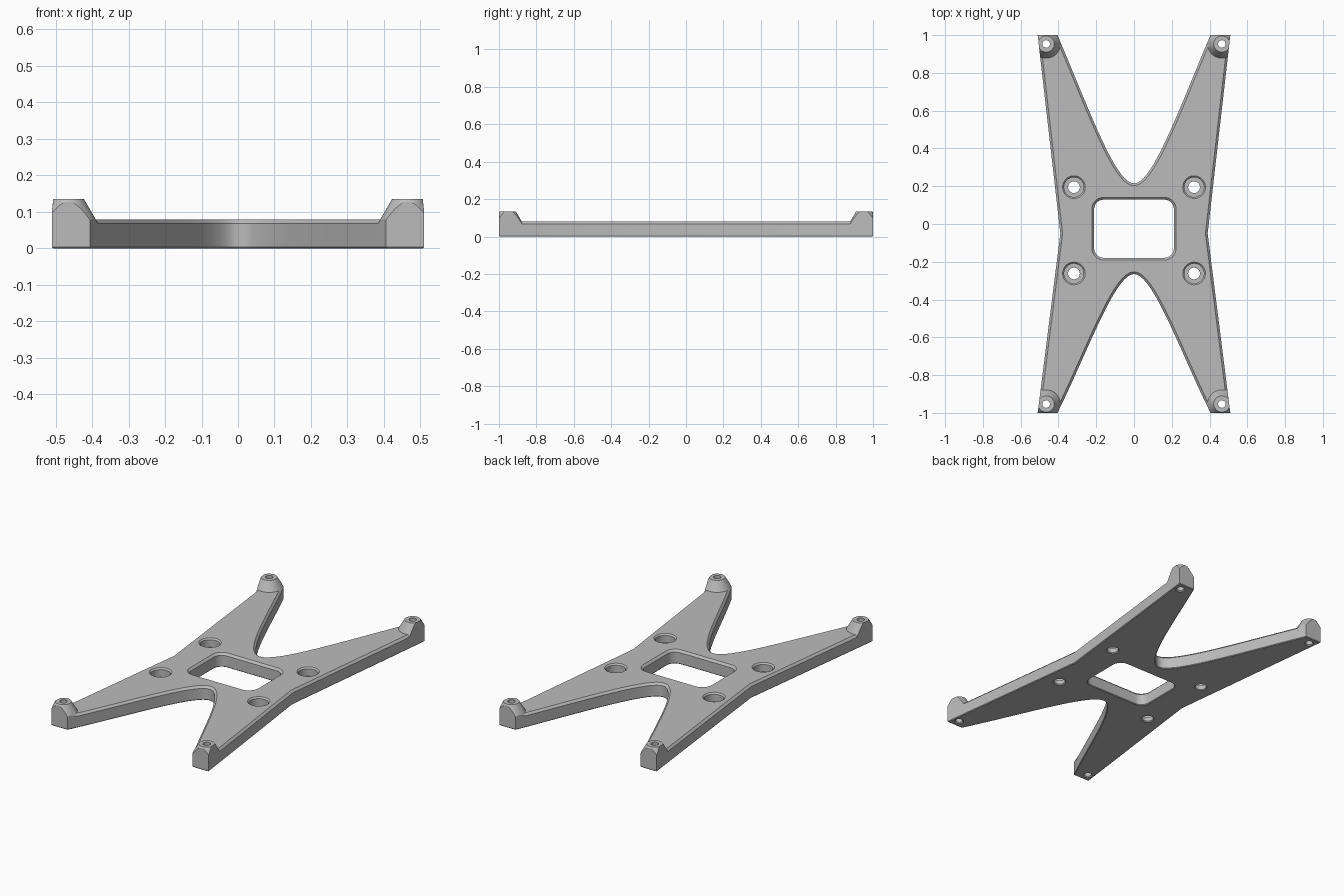
import bpy
import bmesh
from math import cos, sin, pi
from mathutils import Vector
from mathutils.geometry import interpolate_bezier

default = bpy.data.objects.get("Cube")
if default:
    bpy.data.objects.remove(default)

grey = bpy.data.materials.new("Grey plastic")
grey.use_nodes = True
grey.diffuse_color = (0.5, 0.5, 0.5, 1)
grey.node_tree.nodes["Principled BSDF"].inputs["Base Color"].default_value = (0.5, 0.5, 0.5, 1)


def loft(name, rings):
    """Closed solid through stacked (outline, height) rings."""
    bm = bmesh.new()
    loops = [[bm.verts.new((x, y, z)) for x, y in pts] for pts, z in rings]
    for low, high in zip(loops, loops[1:]):
        n = len(low)
        for i in range(n):
            j = (i + 1) % n
            bm.faces.new((low[i], low[j], high[j], high[i]))
    bm.faces.new(loops[0][::-1])
    bm.faces.new(loops[-1])
    bmesh.ops.recalc_face_normals(bm, faces=bm.faces)
    mesh = bpy.data.meshes.new(name)
    bm.to_mesh(mesh)
    bm.free()
    mesh.materials.append(grey)
    obj = bpy.data.objects.new(name, mesh)
    bpy.context.collection.objects.link(obj)
    return obj


def circle(x, y, r, n=48):
    return [(x + r * cos(2 * pi * i / n), y + r * sin(2 * pi * i / n)) for i in range(n)]


def rounded_rect(cy, hx, hy, r, n=8):
    pts = []
    for q, (sx, sy) in enumerate(((1, 1), (-1, 1), (-1, -1), (1, -1))):
        for i in range(n + 1):
            a = (q + i / n) * pi / 2
            pts.append((sx * (hx - r) + r * cos(a), cy + sy * (hy - r) + r * sin(a)))
    return pts


def combine(target, tool, operation, keep_tool=False):
    mod = target.modifiers.new("combine", 'BOOLEAN')
    mod.operation, mod.solver, mod.object = operation, 'EXACT', tool
    bpy.context.view_layer.objects.active = target
    bpy.ops.object.modifier_apply(modifier=mod.name)
    if not keep_tool:
        bpy.data.objects.remove(tool)


def notch(end, base):
    """Curved inner edge of the legs, from +x tip round to -x tip."""
    s = 1 if end > 0 else -1
    half = interpolate_bezier(Vector((0.405, end)), Vector((0.24, s * (abs(base) + 0.4))),
                              Vector((0.10, base)), Vector((0, base)), 20)
    right = [(p.x, p.y) for p in half]
    return right + [(-x, y) for x, y in right[-2::-1]]


# X-shaped outline, counter-clockwise
outline = [(0.51, -1), (0.39, -0.05), (0.51, 1)] + notch(1, 0.215)
outline += [(-0.51, 1), (-0.39, -0.05), (-0.51, -1)] + notch(-1, -0.265)[::-1]

# Plate with chamfered top and bottom rims
TOP = 0.08
plate = loft("mounting_plate", [(outline, 0), (outline, TOP)])
for height, size in ((TOP, 0.012), (0, 0.004)):
    bm = bmesh.new()
    bm.from_mesh(plate.data)
    rim = [e for e in bm.edges if all(abs(v.co.z - height) < 1e-5 for v in e.verts)]
    bmesh.ops.bevel(bm, geom=rim, offset=size, segments=1, affect='EDGES')
    bm.to_mesh(plate.data)
    bm.free()

# Tapered corner posts, trimmed to the outline
CORNERS = [(sx * 0.465, sy * 0.953) for sx in (-1, 1) for sy in (-1, 1)]
trim = loft("post_trim", [(outline, 0.02), (outline, 0.2)])
for x, y in CORNERS:
    post = loft("corner_post", [(circle(x, y, 0.082), 0.03), (circle(x, y, 0.082), 0.068),
                                (circle(x, y, 0.043), 0.135)])
    combine(post, trim, 'INTERSECT', keep_tool=True)
    combine(plate, post, 'UNION')
bpy.data.objects.remove(trim)

# Post screw holes, slightly countersunk underneath
for x, y in CORNERS:
    combine(plate, loft("post_hole", [(circle(x, y, 0.026), -0.01), (circle(x, y, 0.026), 0),
                                      (circle(x, y, 0.02), 0.006),
                                      (circle(x, y, 0.02), 0.2)]), 'DIFFERENCE')

# Counterbored holes around the centre
for x in (-0.318, 0.318):
    for y in (0.195, -0.262):
        steps = ((0.036, -0.01), (0.036, 0), (0.031, 0.005), (0.031, 0.03), (0.052, 0.03),
                 (0.052, TOP - 0.008), (0.06, TOP), (0.06, 0.1))
        combine(plate, loft("counterbore", [(circle(x, y, r), z) for r, z in steps]), 'DIFFERENCE')

# Central window with chamfered rims
steps = ((0.004, -0.01), (0.004, 0), (0, 0.004), (0, TOP - 0.012), (0.012, TOP), (0.012, 0.1))
combine(plate, loft("window", [(rounded_rect(-0.025, 0.211 + d, 0.154 + d, 0.05 + d), z)
                               for d, z in steps]), 'DIFFERENCE')

plate.select_set(True)
bpy.context.view_layer.objects.active = plate
bpy.ops.object.shade_smooth_by_angle(angle=pi / 7)
